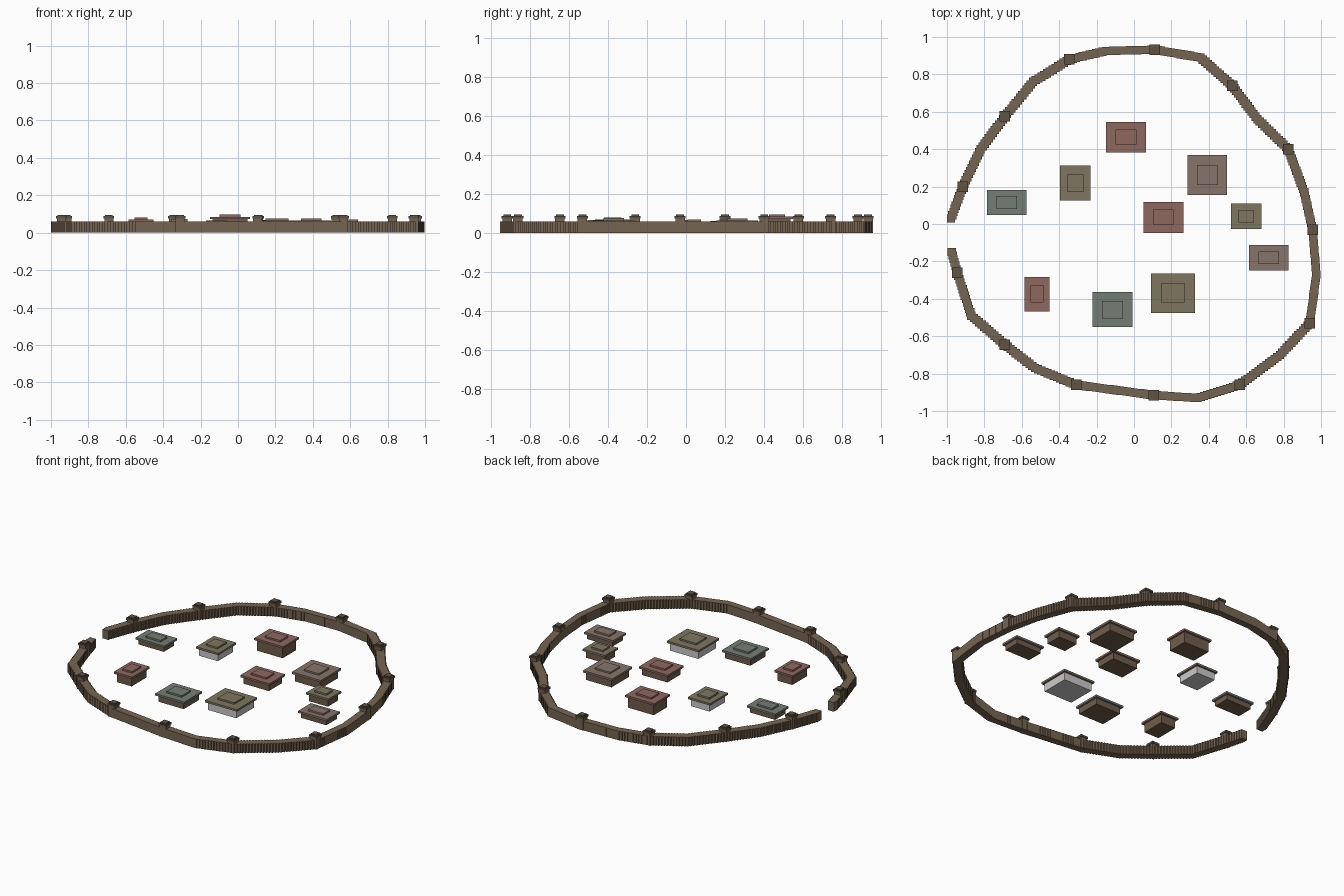
import bpy, bmesh
from mathutils import Vector, Matrix

if "Cube" in bpy.data.objects:
    bpy.data.objects.remove(bpy.data.objects["Cube"])


def material(name, rgb):
    m = bpy.data.materials.new(name)
    lin = [(c / 255 / 12.92 if c < 11 else ((c / 255 + 0.055) / 1.055) ** 2.4) for c in rgb]
    m.diffuse_color = (*lin, 1)
    m.use_nodes = True
    m.node_tree.nodes["Principled BSDF"].inputs["Base Color"].default_value = m.diffuse_color
    return m


def add_box(bm, cx, cy, z0, z1, sx, sy):
    mat = Matrix.Translation((cx, cy, (z0 + z1) / 2)) @ Matrix.Diagonal((sx, sy, z1 - z0, 1))
    bmesh.ops.create_cube(bm, size=1, matrix=mat)


def make(name, boxes, mat=None):
    bm = bmesh.new()
    for b in boxes:
        add_box(bm, *b)
    me = bpy.data.meshes.new(name)
    bm.to_mesh(me)
    bm.free()
    ob = bpy.data.objects.new(name, me)
    bpy.context.collection.objects.link(ob)
    if mat:
        me.materials.append(mat)
    return ob


wood = material("wood", (118, 101, 81))
dark_wood = material("dark_wood", (94, 83, 68))
timber = material("timber", (112, 93, 76))
roofs = {
    "red": material("red_roof", (141, 104, 95)),
    "olive": material("olive_roof", (126, 118, 96)),
    "green": material("green_roof", (116, 126, 115)),
    "brown": material("brown_roof", (134, 117, 108)),
}

# Palisade path, open at the gate; True marks a watch tower
path = [
    (-.978, .03, 0), (-.915, .20, 1), (-.82, .40, 0), (-.69, .575, 1), (-.54, .76, 0),
    (-.345, .88, 1), (-.15, .925, 0), (.11, .932, 1), (.355, .89, 0), (.525, .74, 1),
    (.66, .56, 0), (.825, .40, 1), (.91, .17, 0), (.955, -.03, 1), (.975, -.27, 0),
    (.94, -.53, 1), (.78, -.70, 0), (.565, -.86, 1), (.34, -.93, 0), (.105, -.915, 1),
    (-.31, -.86, 1), (-.53, -.77, 0), (-.69, -.645, 1), (-.87, -.49, 0),
    (-.945, -.26, 1), (-.974, -.15, 0),
]

# Palisade of closely set square posts
posts = []
for a, b in zip(path, path[1:]):
    p, q = Vector(a[:2]), Vector(b[:2])
    n = max(1, round((q - p).length / 0.018))
    for i in range(n + 1):
        c = p.lerp(q, i / n)
        posts.append((c.x, c.y, 0, 0.06, 0.044, 0.044))
make("palisade", posts, wood)

# Watch towers with a stepped cap
towers = [p for p in path if p[2]]
for i, (x, y, _) in enumerate(towers, 1):
    make(f"tower_{i}", [(x, y, 0, 0.075, 0.048, 0.048)], wood)
    make(f"tower_cap_{i}", [(x, y, 0.075, 0.088, 0.056, 0.056),
                            (x, y, 0.088, 0.095, 0.04, 0.04)], dark_wood)

# Houses: x, y, roof width, roof depth, total height, roof colour, stone walls
houses = [
    (-.68, .115, .212, .135, .058, "green", 0),
    (-.313, .218, .163, .187, .072, "olive", 1),
    (-.043, .465, .213, .163, .096, "red", 0),
    (.392, .262, .213, .212, .075, "brown", 0),
    (.157, .035, .213, .165, .068, "red", 0),
    (.60, .042, .163, .135, .070, "olive", 0),
    (.72, -.18, .212, .135, .058, "brown", 0),
    (-.518, -.375, .135, .183, .081, "red", 0),
    (-.115, -.458, .213, .187, .066, "green", 0),
    (.208, -.37, .235, .213, .076, "olive", 1),
]
for i, (x, y, w, d, h, col, stone) in enumerate(houses, 1):
    make(f"house_walls_{i}", [(x, y, 0, h - .024, w - .026, d - .026)],
         None if stone else timber)
    make(f"house_roof_{i}", [(x, y, h - .024, h - .011, w, d),
                             (x, y, h - .011, h, w * .52, d * .5)], roofs[col])
